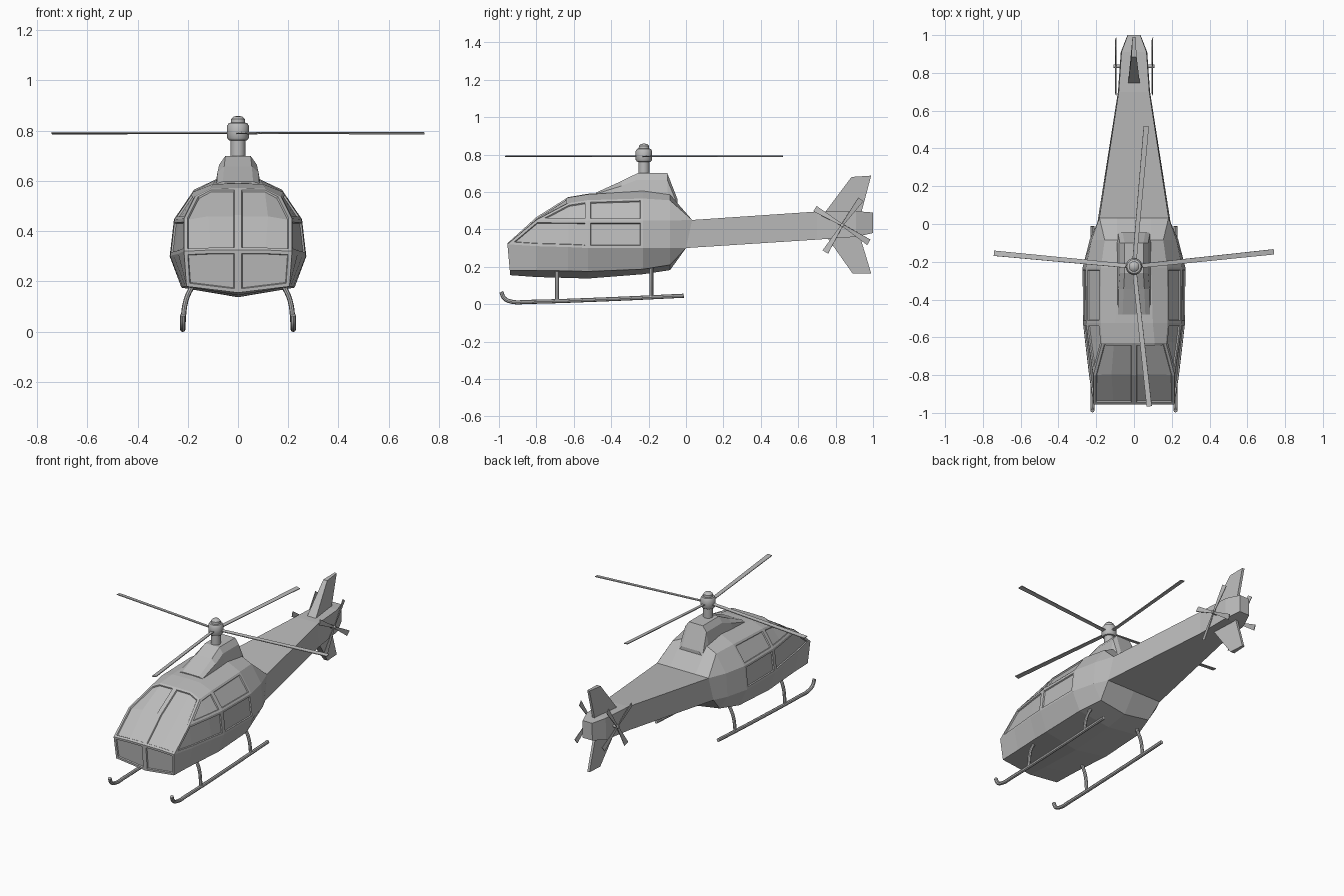
import bpy, bmesh, math
from mathutils import Matrix, Vector

if "Cube" in bpy.data.objects:
    bpy.data.objects.remove(bpy.data.objects["Cube"])

grey = bpy.data.materials.new("light_grey")
grey.use_nodes = True
GREY = (0.5, 0.5, 0.5, 1)
grey.diffuse_color = GREY
grey.node_tree.nodes["Principled BSDF"].inputs["Base Color"].default_value = GREY


def finish(name, bm):
    mesh = bpy.data.meshes.new(name)
    bmesh.ops.recalc_face_normals(bm, faces=bm.faces)
    bm.to_mesh(mesh)
    bm.free()
    mesh.materials.append(grey)
    obj = bpy.data.objects.new(name, mesh)
    bpy.context.collection.objects.link(obj)
    return obj


def smooth(obj):
    bpy.ops.object.select_all(action="DESELECT")
    obj.select_set(True)
    bpy.context.view_layer.objects.active = obj
    bpy.ops.object.shade_smooth_by_angle(angle=math.radians(40))


def loft(rings):
    """Skin mirrored half rings of points; equal points are merged."""
    bm, verts, faces = bmesh.new(), {}, {}

    def face(key, points):
        loop = []
        for p in points:
            k = tuple(round(c, 4) for c in p)
            if k not in verts:
                verts[k] = bm.verts.new(k)
            if verts[k] not in loop:
                loop.append(verts[k])
        if len(loop) > 2:
            faces[key] = bm.faces.new(loop)

    for side in (1, -1):
        half = [[(x * side, y, z) for x, y, z in r] for r in rings]
        for s, (a, b) in enumerate(zip(half, half[1:])):
            for j in range(len(a) - 1):
                face((side, s, j), (a[j], a[j + 1], b[j + 1], b[j]))
        face((side, "front"), half[0])
        face((side, "back"), half[-1])
    bmesh.ops.recalc_face_normals(bm, faces=bm.faces)
    return bm, faces


def section(y, lean, *xz):
    return [(x, y + lean * (z - 0.3), z) for x, z in xz]


# Cabin and tail boom: belly, chine, waist, belt, shoulder, roof edge, roof
corner, pillar = (0.215, 0.32), (0.215, 0.45)
hull = [
    section(-0.953, -0.09, (0, 0.155), (0.205, 0.18), corner, corner, corner, (0.11, 0.325), (0, 0.325)),
    section(-0.8, 0, (0, 0.145), (0.21, 0.18), (0.238, 0.31), pillar, pillar, (0.12, 0.465), (0, 0.465)),
    section(-0.63, 0, (0, 0.14), (0.22, 0.178), (0.258, 0.305), (0.24, 0.448), (0.17, 0.54), (0.11, 0.57), (0, 0.572)),
    section(-0.525, 0, (0, 0.137), (0.225, 0.175), (0.27, 0.3), (0.253, 0.447), (0.178, 0.556), (0.1, 0.587), (0, 0.59)),
    section(-0.23, 0, (0, 0.16), (0.22, 0.187), (0.272, 0.3), (0.255, 0.447), (0.175, 0.565), (0.09, 0.605), (0, 0.605)),
    section(-0.085, 0, (0, 0.182), (0.18, 0.21), (0.235, 0.3), (0.225, 0.447), (0.155, 0.555), (0.09, 0.585), (0, 0.585)),
    section(0, 0.22, (0, 0.3), (0.195, 0.3), (0.195, 0.3), (0.183, 0.45), (0.183, 0.45), (0.09, 0.45), (0, 0.45)),
]
for y, x, low, high in ((0.7, 0.085, 0.345, 0.495), (0.91, 0.07, 0.36, 0.497), (1, 0.035, 0.38, 0.49)):
    hull.append(section(y, 0, (0, low), (x, low), (x, low), (x * 0.95, high),
                        (x * 0.95, high), (x / 2, high), (0, high)))
bm, faces = loft(hull)

# Recessed windows, each a group of hull faces
windows = [
    [("front",)],                                # nose
    [(s, j) for s in (0, 1) for j in (4, 5)],    # windscreen
    [(s, 2) for s in (0, 1, 2)],                 # lower front side
    [(s, 3) for s in (1, 2)],                    # upper front side
    [(3, 2)],                                    # lower rear side
    [(3, 3)],                                    # upper rear side
]
groups = [[faces[(side, *k)] for k in keys if (side, *k) in faces]
          for side in (1, -1) for keys in windows]
for group in groups:
    bmesh.ops.inset_region(bm, faces=group, thickness=0.014, depth=0, use_even_offset=True)
    bmesh.ops.inset_region(bm, faces=group, thickness=0.003, depth=-0.007, use_even_offset=True)
finish("fuselage", bm)

# Engine cowling
cowl = [
    section(-0.48, 0, (0, 0.56), (0.09, 0.56), (0.085, 0.59), (0.06, 0.597), (0, 0.597)),
    section(-0.345, 0, (0, 0.56), (0.095, 0.56), (0.082, 0.632), (0.055, 0.658), (0, 0.658)),
    section(-0.26, 0, (0, 0.56), (0.095, 0.56), (0.075, 0.665), (0.05, 0.7), (0, 0.7)),
    section(-0.1, 0, (0, 0.5), (0.095, 0.56), (0.075, 0.665), (0.05, 0.7), (0, 0.7)),
    section(-0.045, 0, (0, 0.5), (0.09, 0.5), (0.085, 0.53), (0.06, 0.56), (0, 0.56)),
]
finish("engine_cowling", loft(cowl)[0])


# Tail fins: wide leading edge, thin trailing edge
def fin(name, base, tip):
    bm = bmesh.new()
    rings = []
    for (y0, y1, z0, z1), w in ((base, 0.032), (tip, 0.014)):
        rings.append([bm.verts.new(p) for p in
                      ((w, y0, z0), (0.008, y1, z1), (-0.008, y1, z1), (-w, y0, z0))])
    a, b = rings
    for i in range(4):
        bm.faces.new((a[i], a[i - 1], b[i - 1], b[i]))
    bm.faces.new(a)
    bm.faces.new(b)
    finish(name, bm)


fin("upper_fin", (0.735, 0.935, 0.48, 0.48), (0.885, 0.99, 0.68, 0.687))
fin("lower_fin", (0.745, 0.925, 0.37, 0.38), (0.89, 0.99, 0.165, 0.165))


# Turned parts
def lathe(name, profile, matrix, steps=20):
    bm = bmesh.new()
    pts = [bm.verts.new((r, 0, z)) for r, z in profile]
    edges = [bm.edges.new(e) for e in zip(pts, pts[1:])]
    bmesh.ops.spin(bm, geom=pts + edges, cent=(0, 0, 0), axis=(0, 0, 1),
                   angle=math.tau, steps=steps)
    bmesh.ops.remove_doubles(bm, verts=bm.verts, dist=0.0005)
    bm.transform(matrix)
    smooth(finish(name, bm))


ROTOR = Vector((0, -0.225, 0.79))
lathe("rotor_mast", [(0, -0.12), (0.029, -0.12), (0.029, -0.03), (0.037, -0.028),
                     (0.044, -0.018), (0.044, 0.028), (0.037, 0.04), (0.028, 0.042),
                     (0.027, 0.056), (0.017, 0.066), (0, 0.069)],
      Matrix.Translation(ROTOR))


# Rotor blades
def blade(name, matrix, start, end, w0, w1, thick, pitch):
    bm = bmesh.new()
    bmesh.ops.create_cube(bm, size=1)
    for v in bm.verts:
        tip = v.co.x > 0
        v.co = (end if tip else start, v.co.y * (w1 if tip else w0), v.co.z * thick)
    bm.transform(matrix @ Matrix.Rotation(math.radians(pitch), 4, "X"))
    finish(name, bm)


for i, angle in enumerate((6, 85, 174.6, 276.2)):
    blade(f"main_blade_{i + 1}",
          Matrix.Translation(ROTOR) @ Matrix.Rotation(math.radians(angle), 4, "Z"),
          0.02, 0.745, 0.022, 0.028, 0.005, 8)

# Tail rotors on a shared axle
sideways = Matrix.Rotation(math.pi / 2, 4, "Y")
TAIL = Vector((0, 0.835, 0.423))
lathe("tail_axle", [(0, -0.108), (0.01, -0.108), (0.01, 0.108), (0, 0.108)],
      Matrix.Translation(TAIL) @ sideways, 12)
for side, label in ((1, "left"), (-1, "right")):
    hub = Matrix.Translation(TAIL + Vector((side * 0.097, 0, 0)))
    for i, angle in enumerate((54, 149, 238, 327)):
        turn = Matrix.Rotation(math.radians(angle), 4, "X") @ Matrix.Rotation(math.pi / 2, 4, "Z")
        blade(f"tail_blade_{label}_{i + 1}", hub @ turn @ Matrix.Rotation(math.pi / 2, 4, "X"),
              0.004, 0.17, 0.012, 0.034, 0.004, 10)


# Landing skids
def tube(name, points, radius):
    curve = bpy.data.curves.new(name, "CURVE")
    curve.dimensions = "3D"
    curve.bevel_depth = radius
    curve.bevel_resolution = 2
    curve.resolution_u = 5
    curve.use_fill_caps = True
    spline = curve.splines.new("BEZIER")
    spline.bezier_points.add(len(points) - 1)
    for bp, p in zip(spline.bezier_points, points):
        bp.co = p
        bp.handle_left_type = bp.handle_right_type = "AUTO"
    obj = bpy.data.objects.new(name, curve)
    bpy.context.collection.objects.link(obj)
    curve.materials.append(grey)
    bpy.ops.object.select_all(action="DESELECT")
    obj.select_set(True)
    bpy.context.view_layer.objects.active = obj
    bpy.ops.object.convert(target="MESH")
    smooth(bpy.context.object)


for side, label in ((1, "left"), (-1, "right")):
    x = side * 0.22
    tube(f"skid_{label}", [(x, -0.988, 0.066), (x, -0.97, 0.03), (x, -0.925, 0.012),
                           (x, -0.85, 0.012), (x, -0.4, 0.027), (x, -0.012, 0.045)], 0.011)
    for y, z, part in ((-0.69, 0.017, "front"), (-0.185, 0.038, "rear")):
        tube(f"{part}_strut_{label}", [(side * 0.175, y, 0.195), (side * 0.207, y, 0.125),
                                       (x, y, z)], 0.01)
